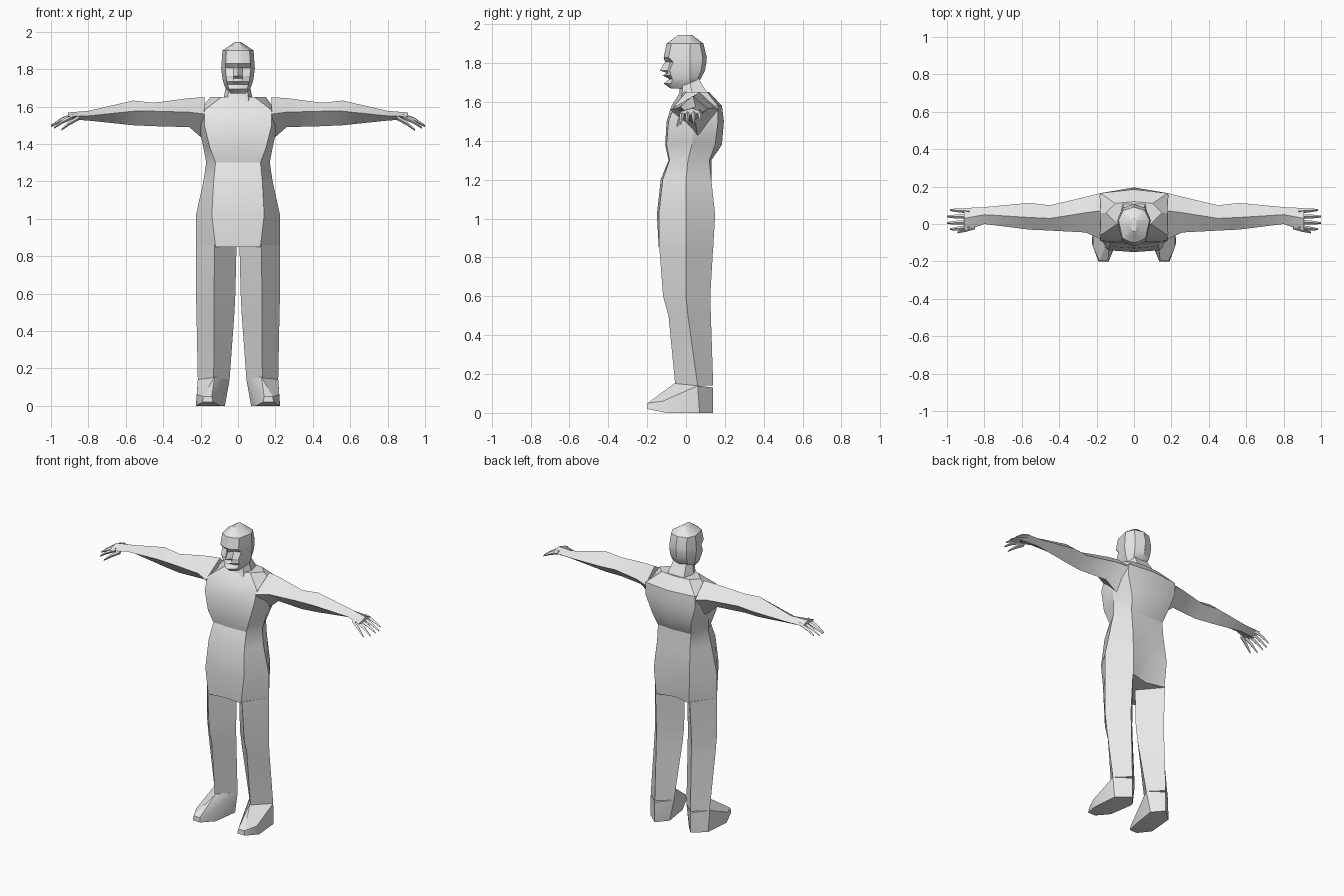
import bpy
import bmesh
import math
from mathutils import Vector

default_cube = bpy.data.objects.get("Cube")
if default_cube:
    bpy.data.objects.remove(default_cube, do_unlink=True)

# One plain grey for the whole figure
grey = bpy.data.materials.new("plain_grey")
grey.use_nodes = True
grey.diffuse_color = (0.8, 0.8, 0.8, 1)
shader = next(n for n in grey.node_tree.nodes if n.type == 'BSDF_PRINCIPLED')
shader.inputs["Base Color"].default_value = grey.diffuse_color

SHARP_ANGLE = math.radians(30)
SIDES = {"left": 1, "right": -1}


def finish(name, bm):
    """Clean the mesh, smooth shallow edges and place it in the scene."""
    bmesh.ops.remove_doubles(bm, verts=bm.verts, dist=0.0005)
    bmesh.ops.recalc_face_normals(bm, faces=bm.faces)
    for face in bm.faces:
        face.smooth = True
    for edge in bm.edges:
        edge.smooth = edge.calc_face_angle(math.pi) < SHARP_ANGLE
    mesh = bpy.data.meshes.new(name)
    bm.to_mesh(mesh)
    bm.free()
    mesh.materials.append(grey)
    obj = bpy.data.objects.new(name, mesh)
    bpy.context.collection.objects.link(obj)
    return obj


def loft(name, rings):
    """Skin a list of equally sized point rings and cap both ends."""
    bm = bmesh.new()
    loops = [[bm.verts.new(point) for point in ring] for ring in rings]
    for lower, upper in zip(loops, loops[1:]):
        for i in range(len(lower)):
            j = (i + 1) % len(lower)
            bm.faces.new((lower[i], lower[j], upper[j], upper[i]))
    bm.faces.new(loops[0][::-1])
    bm.faces.new(loops[-1])
    return finish(name, bm)


def hull(name, points):
    bm = bmesh.new()
    for point in points:
        bm.verts.new(point)
    result = bmesh.ops.convex_hull(bm, input=bm.verts)
    unused = {v for v in result["geom_interior"] if isinstance(v, bmesh.types.BMVert)}
    bmesh.ops.delete(bm, geom=list(unused), context='VERTS')
    return finish(name, bm)


def symmetric_ring(half):
    """Complete a half outline whose first and last points lie on the centre line."""
    mirrored = [(-x, y, z) for x, y, z in half[-2:0:-1]]
    return list(half) + mirrored


# Torso: height, front centre, front corner, side, back corner, back centre
torso_rows = [
    (.85, -.13, .12, -.14, .225, 0, .12, .14, .11),
    (1.02, -.15, .14, -.14, .225, 0, .13, .15, .14),
    (1.2, -.13, .13, -.12, .185, 0, .12, .13, .13),
    (1.3, -.09, .12, -.085, .17, .01, .12, .12, .13),
    (1.38, -.107, .15, -.1, .185, .03, .14, .15, .185),
    (1.5, -.1, .18, -.09, .21, .04, .18, .165, .195),
    (1.58, -.075, .18, -.06, .2, .06, .18, .165, .185),
    (1.65, -.03, .09, 0, .15, .06, .1, .11, .12),
]
torso_rings = []
for z, front, xf, yf, xs, ys, xb, yb, back in torso_rows:
    half = [(0, front, z), (xf, yf, z), (xs, ys, z), (xb, yb, z), (0, back, z)]
    torso_rings.append(symmetric_ring(half))
loft("torso", torso_rings)

# Neck: height at front, height at back, half width, front, back
neck_rings = []
for zf, zb, w, front, back in [(1.6, 1.63, .085, -.055, .12),
                               (1.64, 1.67, .075, -.035, .095),
                               (1.73, 1.73, .06, -.03, .06)]:
    middle = (front + back) / 2
    half = [(0, front, zf), (w * .75, front + .015, zf), (w, middle, (zf + zb) / 2),
            (w * .75, back, zb), (0, back, zb)]
    neck_rings.append(symmetric_ring(half))
loft("neck", neck_rings)

# Head: height, half width, centre profile, beside the nose, cheek, back
head_rows = [
    (1.67, .045, -.08, -.078, -.06, .02),
    (1.695, .065, -.115, -.105, -.075, .055),
    (1.718, .075, -.085, -.083, -.07, .075),
    (1.735, .08, -.12, -.105, -.078, .085),
    (1.75, .083, -.1, -.095, -.08, .092),
    (1.762, .085, -.135, -.095, -.085, .098),
    (1.805, .09, -.108, -.08, -.066, .105),
    (1.83, .088, -.115, -.11, -.09, .107),
    (1.9, .083, -.1, -.095, -.075, .09),
    (1.945, .015, -.04, -.04, -.03, .03),
]
head_rings = []
for z, w, nose, beside, cheek, back in head_rows:
    half = [(0, nose, z), (w * .28, beside, z), (w * .75, cheek, z),
            (w, min(.02, back), z), (w * .7, back * .8, z), (0, back, z)]
    head_rings.append(symmetric_ring(half))
loft("head", head_rings)

# Legs: height, ridge x, front, outer x, side y, back, inner x
leg_rows = [
    (.86, .125, -.138, .225, 0, .14, .008),
    (.6, .128, -.118, .225, 0, .125, .014),
    (.5, .128, -.09, .222, .01, .128, .019),
    (.14, .13, -.055, .215, .06, .14, .045),
]

# Arms: x, then (y, z) of the top, front, bottom and back ridges
arm_rows = [
    (.18, (.07, 1.65), (-.08, 1.56), (.06, 1.42), (.165, 1.56)),
    (.26, (.06, 1.645), (-.045, 1.57), (.05, 1.49), (.145, 1.57)),
    (.45, (.03, 1.62), (-.035, 1.575), (.03, 1.495), (.1, 1.565)),
    (.56, (.035, 1.632), (-.03, 1.575), (.04, 1.5), (.113, 1.565)),
    (.8, (.05, 1.577), (0, 1.55), (.05, 1.525), (.09, 1.55)),
    (.91, (.03, 1.568), (-.04, 1.547), (.03, 1.532), (.085, 1.55)),
]

# Fingers and thumb: root and tip
finger_paths = [
    ((.88, .07, 1.552), (.985, .075, 1.505)),
    ((.88, .04, 1.552), (1, .04, 1.497)),
    ((.88, .01, 1.55), (1, .005, 1.495)),
    ((.88, -.018, 1.548), (.985, -.028, 1.485)),
    ((.85, -.015, 1.54), (.945, -.045, 1.475)),
]

# Shoe: ankle points followed by heel, sole and toe points
foot_points = [
    (.125, -.055, .155), (.215, .06, .14), (.13, .14, .13), (.045, .06, .14),
    (.13, .14, 0), (.21, .07, 0), (.07, .07, 0),
    (.225, -.1, 0), (.095, -.1, 0), (.22, -.12, .06), (.115, -.12, .06),
    (.19, -.2, .02), (.135, -.2, .02), (.185, -.198, .05), (.14, -.198, .05),
]

for label, s in SIDES.items():
    leg_rings = []
    for z, ridge, front, outer, side, back, inner in leg_rows:
        leg_rings.append([(s * ridge, front, z), (s * outer, side, z),
                          (s * ridge, back, z), (s * inner, side, z)])
    loft(label + "_leg", leg_rings)

    hull(label + "_foot", [(s * x, y, z) for x, y, z in foot_points])

    arm_rings = [[(s * x, y, z) for y, z in ridges] for x, *ridges in arm_rows]
    loft(label + "_arm", arm_rings)

    for index, (root, tip) in enumerate(finger_paths):
        root, tip = Vector(root), Vector(tip)
        knuckle = root.lerp(tip, .55) + Vector((0, 0, .006))
        finger_rings = []
        for centre, r in ((root, .013), (knuckle, .011), (tip, .005)):
            finger_rings.append([(s * centre.x, centre.y + dy * r, centre.z + dz * r)
                                 for dy, dz in ((0, 1), (-1, 0), (0, -1), (1, 0))])
        part = "thumb" if index == len(finger_paths) - 1 else f"finger_{index + 1}"
        loft(f"{label}_{part}", finger_rings)
